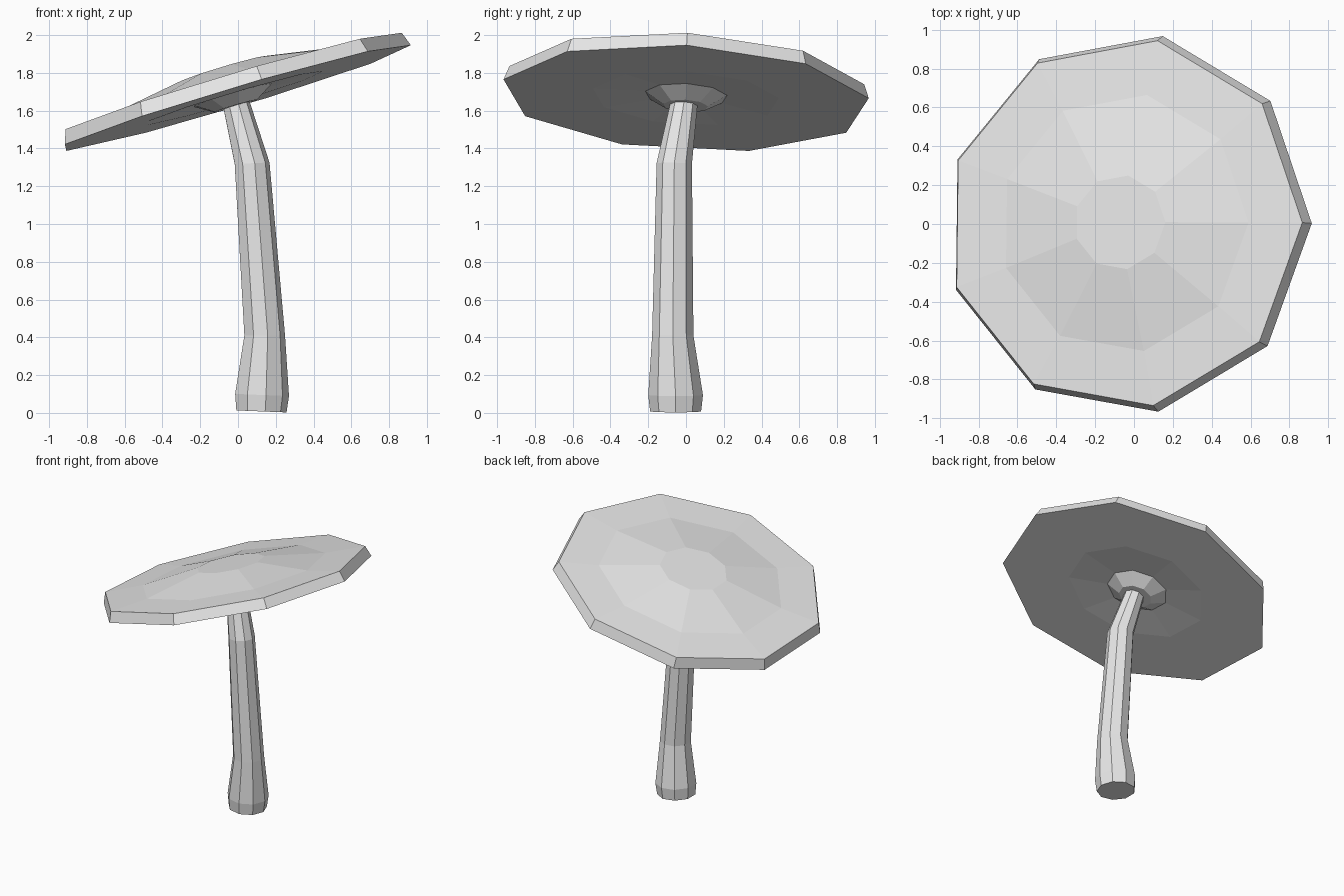
import bpy, bmesh, math
from mathutils import Vector

cube = bpy.data.objects.get("Cube")
if cube:
    bpy.data.objects.remove(cube, do_unlink=True)

SIDES = 9

grey = bpy.data.materials.new("plain_grey")
grey.use_nodes = True
grey.diffuse_color = (0.8, 0.8, 0.8, 1)
grey.node_tree.nodes["Principled BSDF"].inputs["Base Color"].default_value = (0.8, 0.8, 0.8, 1)


def loft(name, rings, phase=0.0):
    """Closed skin over rings of (centre, radius, normal)."""
    bm = bmesh.new()
    loops = []
    for centre, radius, normal in rings:
        up = Vector(normal).normalized()
        side = (Vector((1, 0, 0)) - up * up.x).normalized()
        across = up.cross(side)
        loop = []
        for i in range(SIDES):
            a = phase + math.tau * i / SIDES
            offset = side * math.cos(a) + across * math.sin(a)
            loop.append(bm.verts.new(Vector(centre) + offset * radius))
        loops.append(loop)
    for low, high in zip(loops, loops[1:]):
        for i in range(SIDES):
            j = (i + 1) % SIDES
            bm.faces.new((low[i], low[j], high[j], high[i]))
    bm.faces.new(loops[0][::-1])
    bm.faces.new(loops[-1])
    bmesh.ops.recalc_face_normals(bm, faces=bm.faces)
    mesh = bpy.data.meshes.new(name)
    bm.to_mesh(mesh)
    bm.free()
    mesh.materials.append(grey)
    obj = bpy.data.objects.new(name, mesh)
    bpy.context.collection.objects.link(obj)
    return obj


# Tilted cap: collar under the middle, rim, then a low dome on top
tilt = Vector((-0.297, 0.055, 1)).normalized()
cap_centre = Vector((-0.027, 0, 1.667))
cap_profile = [
    (0.12, -0.045), (0.22, 0.015), (0.50, 0.0), (0.983, 0.0),
    (0.955, 0.077), (0.67, 0.09), (0.245, 0.162),
]
loft("mushroom_cap",
     [(cap_centre + tilt * h, r, tilt) for r, h in cap_profile],
     phase=math.radians(-0.7))

# Bent stem with a swollen foot
lean = (-0.2, 0.05, 1)
stem_rings = [
    ((0.12, -0.055, 0.008), 0.137, (0.04, 0, 1)),
    ((0.123, -0.055, 0.095), 0.147, (0.04, 0, 1)),
    ((0.138, -0.07, 0.41), 0.111, (0, 0, 1)),
    ((0.072, -0.062, 1.32), 0.095, (-0.05, 0.02, 1)),
    ((-0.012, -0.01, 1.64), 0.073, lean),
    ((-0.022, -0.002, 1.69), 0.068, lean),
]
loft("mushroom_stem", stem_rings)
